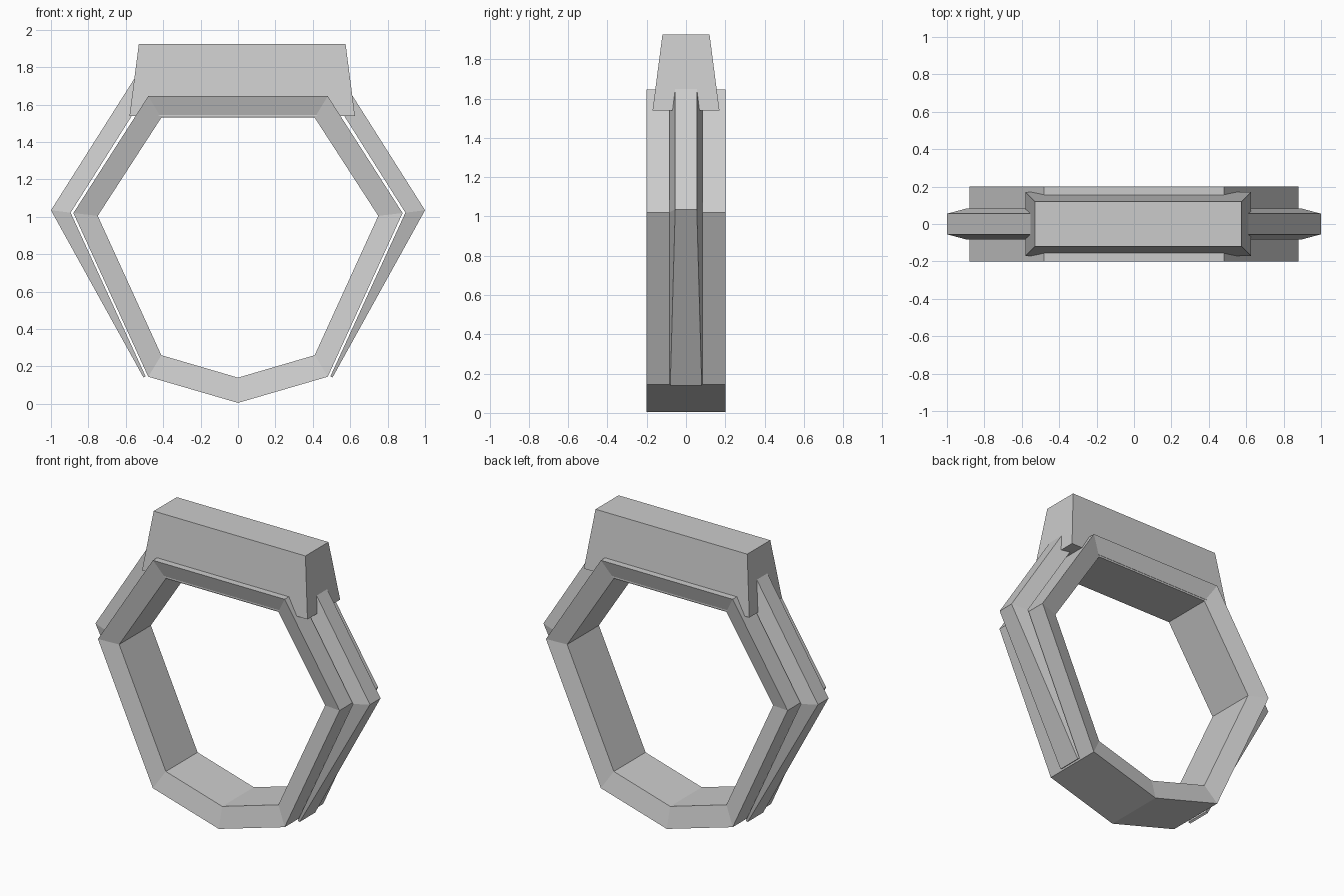
import bpy

if "Cube" in bpy.data.objects:
    bpy.data.objects.remove(bpy.data.objects["Cube"])


def make_mesh(name, verts, faces):
    mesh = bpy.data.meshes.new(name)
    mesh.from_pydata(verts, [], faces)
    mesh.update()
    obj = bpy.data.objects.new(name, mesh)
    bpy.context.collection.objects.link(obj)
    # consistent outward normals
    bpy.context.view_layer.objects.active = obj
    obj.select_set(True)
    bpy.ops.object.mode_set(mode='EDIT')
    bpy.ops.mesh.select_all(action='SELECT')
    bpy.ops.mesh.normals_make_consistent(inside=False)
    bpy.ops.object.mode_set(mode='OBJECT')
    obj.select_set(False)
    return obj


def sweep(name, sections, closed):
    """Join four-point cross-sections into a tube, capped if open."""
    n = len(sections)
    verts = [v for s in sections for v in s]
    faces = []
    for i in range(n if closed else n - 1):
        a, b = 4 * i, 4 * ((i + 1) % n)
        for k in range(4):
            j = (k + 1) % 4
            faces.append((a + k, a + j, b + j, b + k))
    if not closed:
        faces += [(3, 2, 1, 0), tuple(range(4 * n - 4, 4 * n))]
    return make_mesh(name, verts, faces)


def section(outer, inner, y_out, y_in):
    (xo, zo), (xi, zi) = outer, inner
    return [(xo, -y_out, zo), (xo, y_out, zo), (xi, y_in, zi), (xi, -y_in, zi)]


def flip(points):
    return [(-x, z) for x, z in reversed(points)]


# Seven-sided band with chamfered rims
right_out = [(0.48, 0.145), (0.88, 1.02), (0.48, 1.645)]
right_in = [(0.41, 0.26), (0.75, 1.005), (0.41, 1.53)]
outer = [(0, 0.005)] + right_out + flip(right_out)
inner = [(0, 0.14)] + right_in + flip(right_in)
sweep("ring_band", [section(o, i, 0.2, 0.165) for o, i in zip(outer, inner)], True)

# Raised side rails, tapering to the bottom
rail_out = [(0.55, 1.745), (1.0, 1.035), (0.505, 0.14)]
rail_in = [(0.495, 1.655), (0.895, 1.022), (0.494, 0.147)]
rail_y = [0.055, 0.055, 0.08]
for side, label in ((1, "right"), (-1, "left")):
    sweep("side_rail_" + label,
          [section((side * o[0], o[1]), (side * i[0], i[1]), y, 0.083)
           for o, i, y in zip(rail_out, rail_in, rail_y)], False)


# Tapered block on top
def rect(x0, x1, y, z):
    return [(x0, -y, z), (x1, -y, z), (x1, y, z), (x0, y, z)]


sweep("top_block", [rect(-0.58, 0.625, 0.17, 1.54),
                    rect(-0.53, 0.575, 0.12, 1.925)], False)
